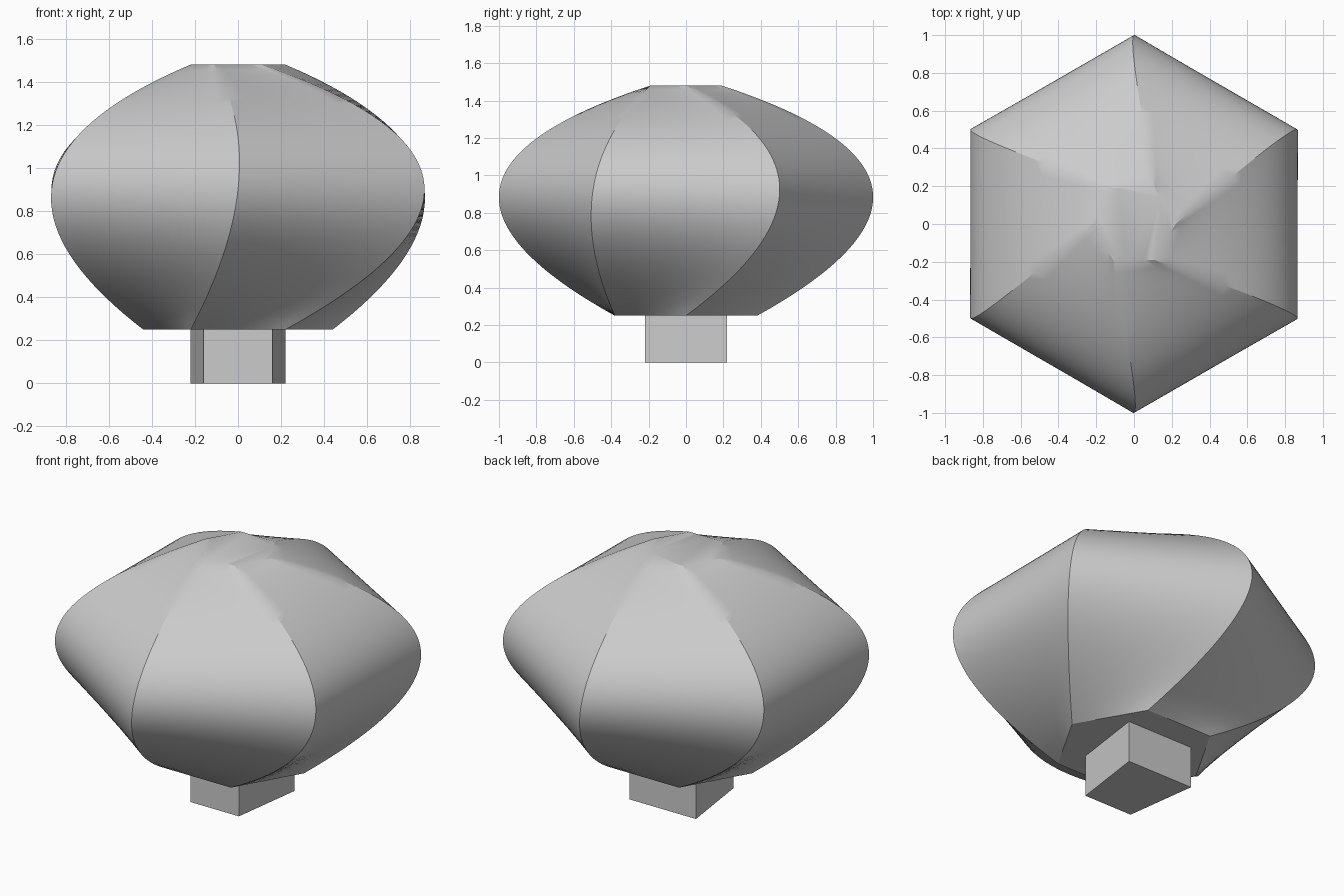
import bpy, bmesh
from math import radians, cos, sin
from mathutils import Vector

cube = bpy.data.objects.get("Cube")
if cube:
    bpy.data.objects.remove(cube, do_unlink=True)

grey = bpy.data.materials.new("plain grey")
grey.use_nodes = True
colour = (0.6, 0.6, 0.6, 1)
grey.diffuse_color = colour
grey.node_tree.nodes["Principled BSDF"].inputs["Base Color"].default_value = colour

SIDES, ROWS, COLS = 6, 40, 8
MID = 0.48  # loft position of the widest section


def make_object(name, bm):
    bmesh.ops.recalc_face_normals(bm, faces=bm.faces)
    mesh = bpy.data.meshes.new(name)
    bm.to_mesh(mesh)
    bm.free()
    mesh.materials.append(grey)
    obj = bpy.data.objects.new(name, mesh)
    bpy.context.collection.objects.link(obj)
    return obj


def corner(radius, degrees, z):
    a = radians(degrees)
    return Vector((radius * cos(a), radius * sin(a), z))


def rail(i, t):
    """Quadratic curve through one corner of the three hexagonal sections."""
    a = i * 360 / SIDES
    low, wide, top = corner(0.44, a, 0.25), corner(1, a + 30, 0.9), corner(0.22, a, 1.48)
    return (low * (t - MID) * (t - 1) / MID
            + wide * t * (t - 1) / (MID * (MID - 1))
            + top * t * (t - MID) / (1 - MID))


# Twisted hexagonal body, lofted through three sections
bm = bmesh.new()
rings = []
for r in range(ROWS + 1):
    t = r / ROWS
    corners = [rail(i, t) for i in range(SIDES)]
    rings.append([bm.verts.new(corners[i].lerp(corners[(i + 1) % SIDES], c / COLS))
                  for i in range(SIDES) for c in range(COLS)])
for lower, upper in zip(rings, rings[1:]):
    for k in range(len(lower)):
        n = (k + 1) % len(lower)
        bm.faces.new((lower[k], lower[n], upper[n], upper[k]))
bm.faces.new(rings[0])
bm.faces.new(rings[-1])
body = make_object("twisted_body", bm)
bpy.context.view_layer.objects.active = body
body.select_set(True)
bpy.ops.object.shade_smooth_by_angle(angle=radians(30))

# Tapered foot, narrower at the front
bm = bmesh.new()
outline = [(-0.16, -0.22), (0.16, -0.22), (0.22, 0.22), (-0.22, 0.22)]
base = bm.faces.new([bm.verts.new((x, y, 0)) for x, y in outline])
grown = bmesh.ops.extrude_face_region(bm, geom=[base], use_keep_orig=True)
bmesh.ops.translate(bm, vec=(0, 0, 0.25),
                    verts=[g for g in grown["geom"] if isinstance(g, bmesh.types.BMVert)])
make_object("foot", bm)
